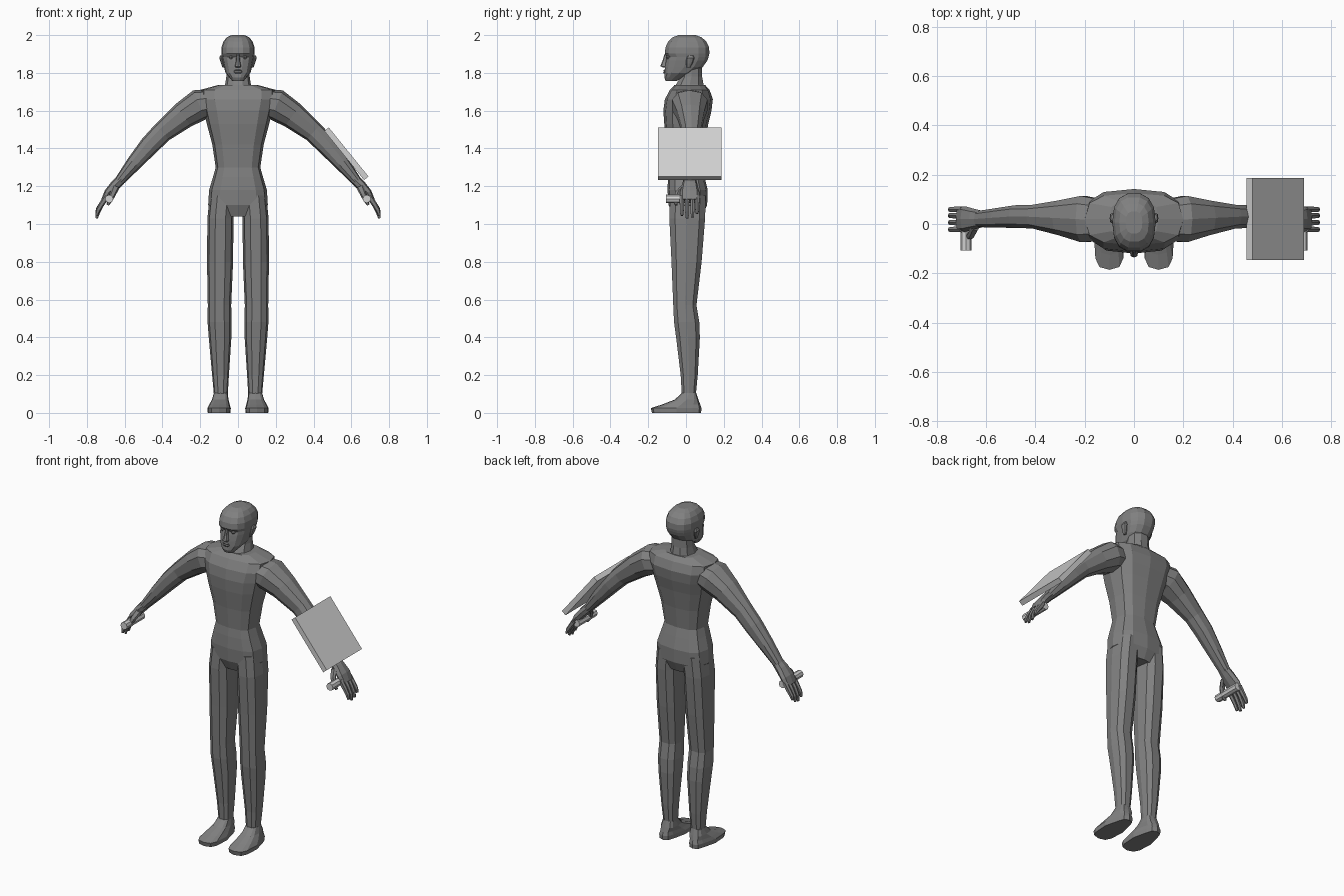
import bpy, bmesh, math
from mathutils import Vector, Matrix


def material(name, v):
    m = bpy.data.materials.new(name)
    m.diffuse_color = (v, v, v, 1)
    return m


BODY = material("mid_grey", 0.22)
GEAR = material("light_grey", 0.64)
X, Y, Z = Vector((1, 0, 0)), Vector((0, 1, 0)), Vector((0, 0, 1))


def finish(name, bm, mat, mirror):
    bmesh.ops.recalc_face_normals(bm, faces=bm.faces)
    me = bpy.data.meshes.new(name)
    bm.to_mesh(me)
    bm.free()
    me.materials.append(mat)
    ob = bpy.data.objects.new(name, me)
    bpy.context.collection.objects.link(ob)
    if mirror:
        ob.modifiers.new("mirror", 'MIRROR')
    return ob


def ring(c, u, v, n, power):
    """Rounded-box cross-section around c with half axes u and v."""
    pts = []
    for i in range(n):
        a = 2 * math.pi * i / n
        ca, sa = math.cos(a), math.sin(a)
        pts.append(Vector(c) + u * math.copysign(abs(ca) ** power, ca)
                   + v * math.copysign(abs(sa) ** power, sa))
    return pts


def loft(name, rings, mirror=False, mat=BODY):
    bm = bmesh.new()
    rows = [[bm.verts.new(p) for p in r] for r in rings]
    n = len(rows[0])
    for a, b in zip(rows, rows[1:]):
        for i in range(n):
            j = (i + 1) % n
            bm.faces.new((a[i], a[j], b[j], b[i]))
    bm.faces.new(rows[0])
    bm.faces.new(rows[-1])
    return finish(name, bm, mat, mirror)


def stack(name, rows, n=12, power=0.75, mirror=False):
    """Rows of z, x min, x max, y front, y back."""
    rings = [ring(((x0 + x1) / 2, (y0 + y1) / 2, z), X * (x1 - x0) / 2,
                  Y * (y1 - y0) / 2, n, power) for z, x0, x1, y0, y1 in rows]
    return loft(name, rings, mirror)


def centred(name, rows, n=12, power=0.75):
    return stack(name, [(z, -w, w, f, b) for z, w, f, b in rows], n, power)


def limb(name, rows, n=8, power=0.85):
    """Rows of centre x, y, z, half thickness, half depth; bends in the xz plane."""
    pts = [Vector(r[:3]) for r in rows]
    rings = []
    for i, r in enumerate(rows):
        d = pts[min(i + 1, len(pts) - 1)] - pts[max(i - 1, 0)]
        across = Vector((-d.z, 0, d.x)).normalized()
        rings.append(ring(pts[i], across * r[3], Y * r[4], n, power))
    return loft(name, rings, True)


# Torso and neck
centred("torso", [
    (1.04, .11, -.065, .085), (1.10, .158, -.092, .112), (1.18, .153, -.098, .115),
    (1.25, .132, -.095, .098), (1.30, .118, -.09, .085), (1.42, .136, -.10, .098),
    (1.53, .165, -.115, .118), (1.60, .182, -.12, .135), (1.66, .20, -.112, .142),
    (1.71, .20, -.085, .125), (1.737, .10, -.06, .10)], power=0.7)
centred("neck", [(1.69, .09, -.075, .105), (1.74, .068, -.055, .096),
                 (1.78, .062, -.03, .088), (1.85, .06, -.02, .085)], 10, 0.9)

# Head with a recessed eye line under the brow
centred("head", [
    (1.757, .030, -.108, -.05), (1.775, .045, -.116, -.01), (1.80, .066, -.114, .045),
    (1.83, .074, -.113, .09), (1.865, .082, -.108, .115), (1.885, .085, -.103, .122),
    (1.902, .088, -.115, .126), (1.935, .088, -.111, .125), (1.965, .078, -.097, .110),
    (1.988, .060, -.073, .085), (2.0, .034, -.04, .052)], 14, 0.8)
stack("nose", [(1.828, -.014, .014, -.122, -.09), (1.835, -.017, .017, -.136, -.09),
               (1.865, -.010, .010, -.124, -.09), (1.90, -.008, .008, -.114, -.09)], 8)
stack("lips", [(1.796, -.016, .016, -.117, -.09), (1.803, -.024, .024, -.121, -.09),
               (1.809, -.025, .025, -.117, -.09), (1.814, -.022, .022, -.120, -.09),
               (1.819, -.012, .012, -.115, -.09)], 8)
stack("eye", [(1.874, .024, .044, -.101, -.07), (1.883, .019, .049, -.105, -.07),
              (1.892, .024, .044, -.101, -.07)], 8, 0.9, True)
stack("ear", [(1.828, .068, .082, .004, .022), (1.85, .074, .090, 0, .035),
              (1.88, .078, .099, .002, .045), (1.893, .080, .094, .012, .038)],
      8, 0.8, True)

# Legs and feet
stack("leg", [
    (1.15, .015, .150, -.088, .108), (1.03, .024, .162, -.092, .105),
    (.80, .026, .164, -.08, .086), (.57, .036, .160, -.07, .058),
    (.48, .034, .161, -.066, .073), (.40, .035, .155, -.055, .076),
    (.20, .048, .137, -.03, .064), (.10, .054, .128, -.024, .054),
    (.06, .054, .130, -.03, .06)], 10, 0.8, True)
foot = stack("foot", [
    (0, .040, .160, -.18, .08), (.025, .038, .162, -.186, .082),
    (.045, .044, .152, -.125, .075), (.07, .05, .138, -.06, .066),
    (.105, .055, .128, -.022, .054)], 12, 0.62, True)
for v in foot.data.vertices:  # narrower heel
    if v.co.y > 0 and v.co.z < .06:
        v.co.x = .097 + (v.co.x - .097) * .72

# Arms
limb("arm", [
    (.12, .015, 1.645, .07, .085), (.205, .02, 1.63, .084, .098),
    (.29, .025, 1.575, .072, .074), (.40, .03, 1.487, .056, .05),
    (.47, .03, 1.415, .052, .048), (.55, .025, 1.322, .041, .041),
    (.63, .02, 1.225, .026, .034)], 10)

# Hands: palm, four curled fingers, thumb
limb("palm", [(.615, .02, 1.24, .026, .033), (.65, .02, 1.205, .027, .042),
              (.685, .02, 1.165, .024, .052), (.708, .02, 1.125, .017, .05)])
for i, (y, drop) in enumerate([(-.022, .015), (.006, 0), (.034, .006), (.059, .026)]):
    limb(f"finger_{i + 1}", [
        (.695, y, 1.145, .016, .013), (.722, y, 1.105, .014, .0125),
        (.741, y, 1.065 + drop / 2, .012, .0115),
        (.749, y, 1.030 + drop, .007, .008)], 6)
limb("thumb", [(.645, -.012, 1.20, .02, .016), (.66, -.042, 1.165, .017, .016),
               (.676, -.055, 1.128, .013, .013), (.69, -.052, 1.10, .007, .008)], 6)

# Bars held in both hands
loft("hand_grip", [ring((.682, y, 1.133), X * .022, Z * .022, 8, 1)
                   for y in (-.107, .065)], True, GEAR)

# Square plate over one forearm
bm = bmesh.new()
bmesh.ops.create_cube(bm, size=1, matrix=Matrix.LocRotScale(
    Vector((.574, .02, 1.372)), Matrix.Rotation(math.radians(51), 3, 'Y'),
    Vector((.334, .334, .03))))
finish("forearm_plate", bm, GEAR, False)
